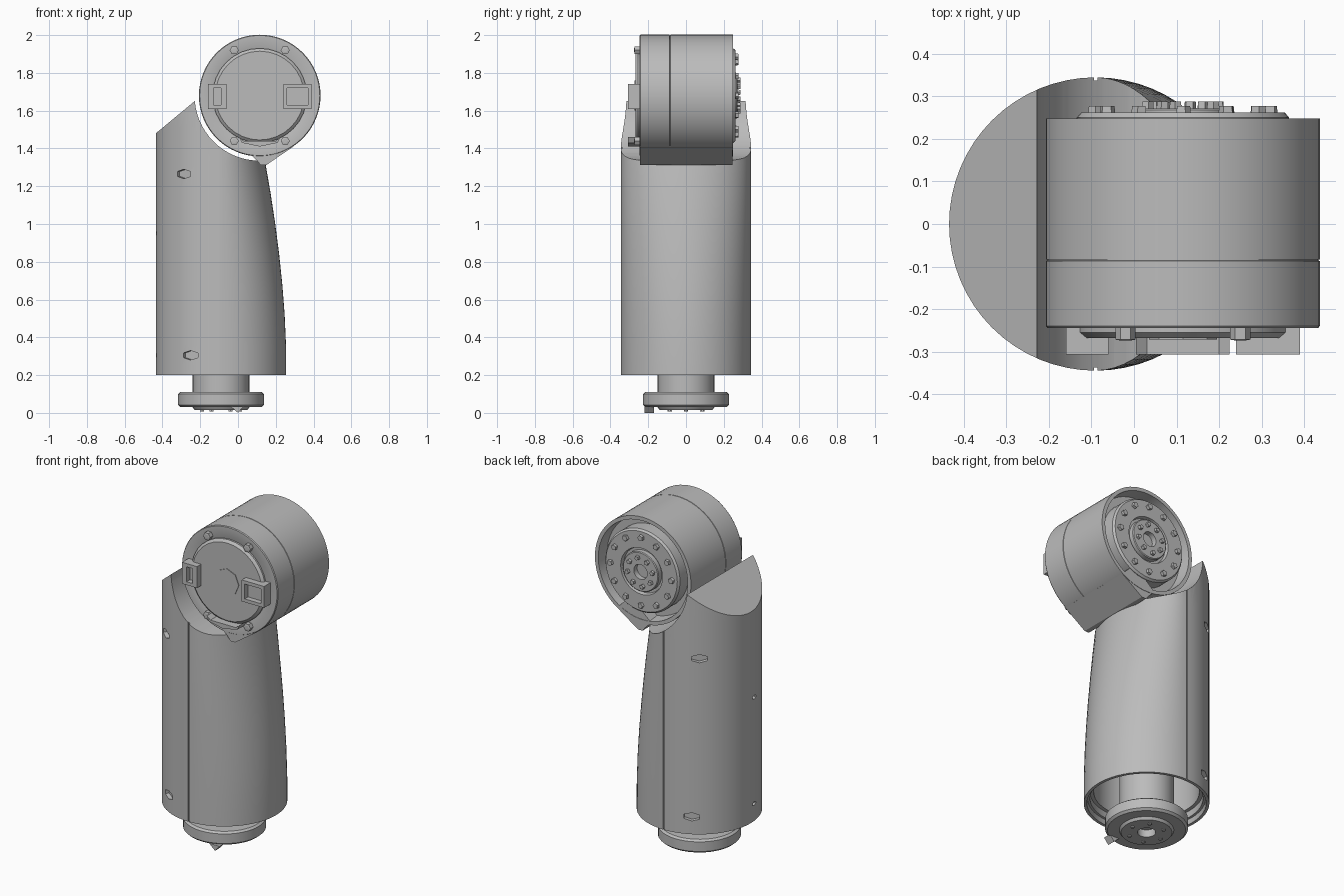
import bpy, bmesh, math
from mathutils import Matrix, Vector

cube = bpy.data.objects.get("Cube")
if cube:
    bpy.data.objects.remove(cube, do_unlink=True)

grey = bpy.data.materials.new("plain grey")
grey.use_nodes = True
grey.diffuse_color = (0.5, 0.5, 0.5, 1)
grey.node_tree.nodes["Principled BSDF"].inputs["Base Color"].default_value = (0.5, 0.5, 0.5, 1)

CX, R = -0.09, 0.345            # forearm axis and radius
DX, DZ, DR = 0.115, 1.68, 0.322  # elbow drum axis and radius
TO_Y = Matrix.Translation((DX, 0, DZ)) @ Matrix.Rotation(-math.pi / 2, 4, 'X')


def finish(name, bm, matrix=Matrix()):
    bm.transform(matrix)
    bmesh.ops.recalc_face_normals(bm, faces=bm.faces)
    mesh = bpy.data.meshes.new(name)
    bm.to_mesh(mesh)
    bm.free()
    mesh.materials.append(grey)
    obj = bpy.data.objects.new(name, mesh)
    bpy.context.collection.objects.link(obj)
    return obj


def activate(obj):
    bpy.ops.object.select_all(action='DESELECT')
    obj.select_set(True)
    bpy.context.view_layer.objects.active = obj


def smooth(obj):
    activate(obj)
    bpy.ops.object.shade_smooth_by_angle(angle=math.radians(30))


def loft(bm, rings):
    """Skin between rings of points; cap both ends."""
    loops = [[bm.verts.new(p) for p in ring] for ring in rings]
    for a, b in zip(loops, loops[1:]):
        for i in range(len(a)):
            j = (i + 1) % len(a)
            bm.faces.new((a[i], a[j], b[j], b[i]))
    bm.faces.new(loops[0])
    bm.faces.new(loops[-1])


def lathe(name, profile, matrix, sides=48):
    bm = bmesh.new()
    turn = [2 * math.pi * i / sides for i in range(sides)]
    loft(bm, [[(r * math.cos(t), r * math.sin(t), h) for t in turn] for r, h in profile])
    return finish(name, bm, matrix)


def prism(name, points, y0, y1):
    bm = bmesh.new()
    loft(bm, [[(x, y, z) for x, z in points] for y in (y0, y1)])
    return finish(name, bm)


def box_points(x0, x1, z0, z1):
    return [(x0, z0), (x1, z0), (x1, z1), (x0, z1)]


def studs(name, count, radius, size, low, high, matrix, sides=6, phase=0.0):
    """Ring of small bolts standing along the local z axis."""
    bm = bmesh.new()
    for i in range(count):
        t = phase + 2 * math.pi * i / count
        place = Matrix.Translation((radius * math.cos(t), radius * math.sin(t), (low + high) / 2))
        bmesh.ops.create_cone(bm, cap_ends=True, segments=sides, radius1=size, radius2=size * 0.85,
                              depth=high - low, matrix=place @ Matrix.Rotation(t, 4, 'Z'))
    return finish(name, bm, matrix)


def cut(obj, cutter):
    cutter.hide_render = True
    mod = obj.modifiers.new("cut", 'BOOLEAN')
    mod.operation, mod.solver, mod.object = 'DIFFERENCE', 'EXACT', cutter
    activate(obj)
    bpy.ops.object.modifier_apply(modifier=mod.name)
    bpy.data.objects.remove(cutter, do_unlink=True)


# Forearm housing: round at the back, tapering on the +x side, hollow underneath
def housing_ring(z, scale=1.0, sides=64):
    front = R - 0.115 * max(0, (z - 0.3) / 1.05) ** 1.7
    ring = []
    for i in range(sides):
        t = 2 * math.pi * i / sides
        rx = front if math.cos(t) > 0 else R
        ring.append((CX + scale * rx * math.cos(t), scale * R * math.sin(t), z))
    return ring


bm = bmesh.new()
hollow = [(0.55, 0.84), (0.27, 0.84), (0.27, 0.9), (0.23, 0.9), (0.23, 0.94), (0.2, 0.95)]
rings = [housing_ring(z, s) for z, s in hollow]
rings += [housing_ring(0.2 + 0.16 * i) for i in range(11)]
loft(bm, rings)
# Sloping crown
geom = bm.verts[:] + bm.edges[:] + bm.faces[:]
split = bmesh.ops.bisect_plane(bm, geom=geom, plane_co=(-0.435, 0, 1.48),
                               plane_no=Vector((-0.17, 0, 0.205)).normalized(), clear_outer=True)
bmesh.ops.holes_fill(bm, edges=[e for e in bm.edges if e.is_boundary])
forearm = finish("forearm_housing", bm)

# Saddle for the drum
cut(forearm, lathe("saddle_cutter", [(0.345, -0.6), (0.345, 0.6)], TO_Y, 64))
# Side seams between the two shells
for side in (-1, 1):
    ends = sorted((side * 0.337, side * 0.4))
    cut(forearm, prism("seam_cutter", box_points(CX - 0.004, CX + 0.004, 0.1, 1.6), *ends))
# Screw recesses
for angle, z, size in ((-125, 1.265, 0.05), (125, 1.265, 0.05), (-118, 0.305, 0.05),
                       (118, 0.305, 0.05), (186, 0.95, 0.022), (186, 0.305, 0.022)):
    aim = (Matrix.Translation((CX, 0, z)) @ Matrix.Rotation(math.radians(angle), 4, 'Z')
           @ Matrix.Rotation(math.pi / 2, 4, 'Y') @ Matrix.Diagonal((0.5, 1, 1, 1)))
    cut(forearm, lathe("recess_cutter", [(size, 0.32), (size, 0.4)], aim, 6))
smooth(forearm)

# Wrist flange and neck
AT_WRIST = Matrix.Translation((CX, 0, 0))
smooth(lathe("wrist_flange", [(0.05, 0.06), (0.05, 0.015), (0.14, 0.015), (0.15, 0.03),
                              (0.215, 0.03), (0.228, 0.042), (0.228, 0.1), (0.215, 0.11),
                              (0.15, 0.11), (0.15, 0.57)], AT_WRIST))
studs("wrist_bolts", 6, 0.1, 0.012, 0.008, 0.02, AT_WRIST)
prism("wrist_key", [(-0.04, 0.035), (0, 0), (0.03, 0.035)], -0.22, -0.17)

# Elbow drum with a shallow seam, and an open rim at the back
smooth(lathe("elbow_drum", [(0.23, -0.235), (0.25, -0.245), (0.318, -0.245), (DR, -0.24),
                            (DR, -0.087), (DR - 0.003, -0.086), (DR - 0.003, -0.084),
                            (DR, -0.083), (DR, 0.248), (0.3, 0.248), (0.295, 0.17),
                            (0.2, 0.17)], TO_Y, 64))
# Tangent lip under the drum
prism("drum_lip", [(0.06, 1.375), (0.1, 1.337), (0.12, 1.312), (0.15, 1.312), (0.29, 1.408),
                   (0.2, 1.5)], -0.243, 0.246)

# Front cover with hub, grips, lower tab and bolts
cover = lathe("front_cover", [(0.25, -0.23), (0.25, -0.255), (0.235, -0.268), (0.1, -0.268)], TO_Y, 32)
smooth(cover)
lathe("front_hub", [(0.08, -0.26), (0.08, -0.272)], TO_Y, 8)
for name, x0, x1, wall in (("grip_right", -0.16, -0.06, 0.03), ("grip_left", 0.24, 0.39, 0.02)):
    grip = prism(name, box_points(x0, x1, 1.61, 1.74), -0.307, -0.24)
    cut(grip, prism("grip_cutter", box_points(x0 + wall, x1 - wall, 1.63, 1.72), -0.35, -0.275))
prism("cover_tab", [(0.005, 1.46), (0.03, 1.44), (0.2, 1.44), (0.225, 1.46),
                    (0.21, 1.43), (0.115, 1.41), (0.02, 1.43)], -0.307, -0.24)
for i, (sx, sz) in enumerate(((-1, -1), (1, -1), (-1, 1), (1, 1))):
    spot = TO_Y @ Matrix.Translation((sx * 0.135, -sz * 0.24, 0))
    lathe(f"cover_bolt_{i + 1}", [(0.024, -0.24), (0.024, -0.272), (0.012, -0.274)], spot, 6)

# Back joint: flange ring, hub with a socket, two circles of bolts
smooth(lathe("joint_ring", [(0.25, 0.16), (0.25, 0.25), (0.24, 0.262), (0.14, 0.262),
                            (0.135, 0.24), (0.1, 0.24)], TO_Y))
smooth(lathe("joint_hub", [(0.12, 0.2), (0.12, 0.268), (0.115, 0.272), (0.045, 0.272),
                           (0.045, 0.24)], TO_Y, 32))
studs("ring_bolts", 12, 0.205, 0.02, 0.25, 0.278, TO_Y, 5)
studs("hub_bolts", 8, 0.085, 0.016, 0.26, 0.288, TO_Y, 5, 0.2)
